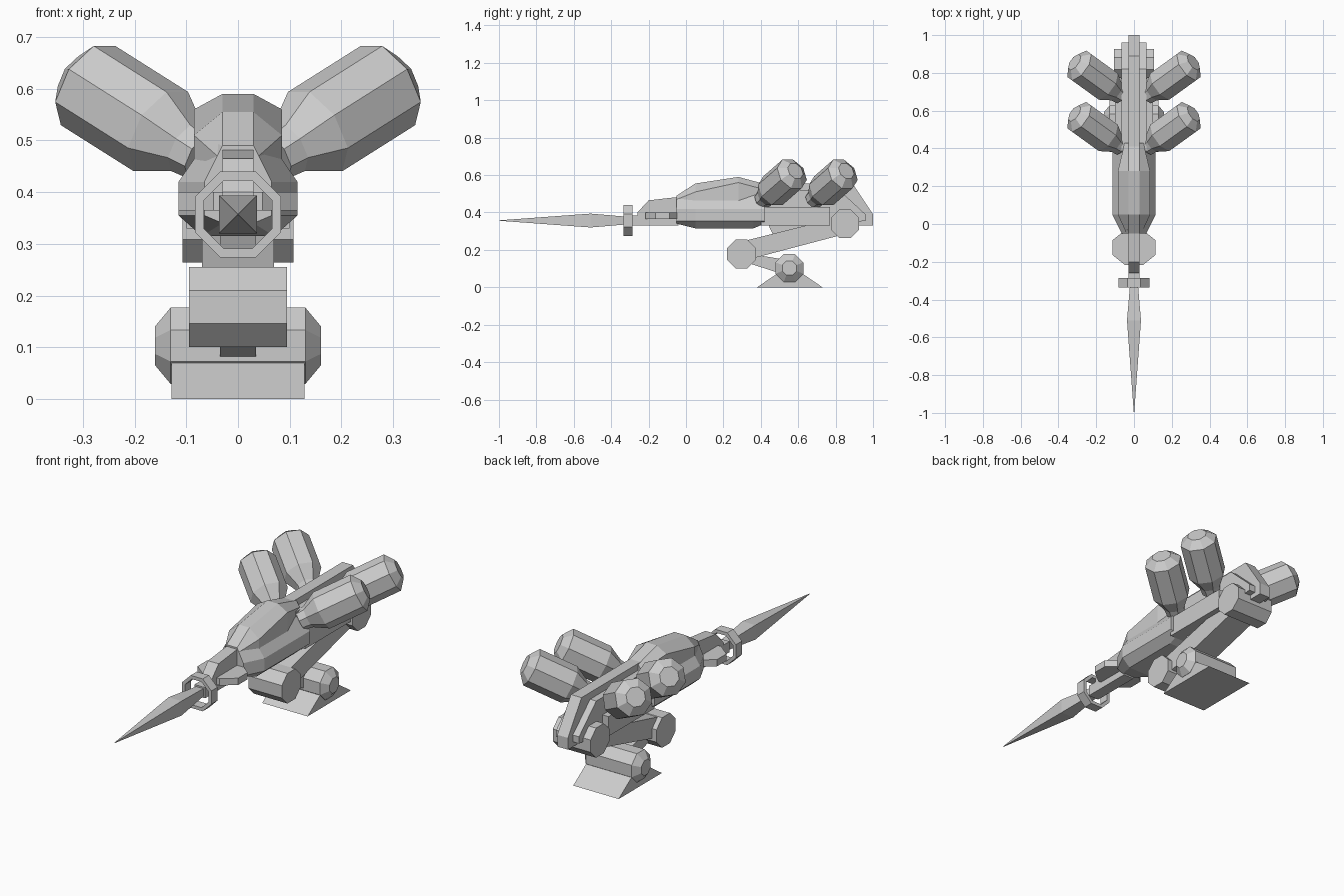
import bpy, math
from mathutils import Vector

cube = bpy.data.objects.get("Cube")
if cube:
    bpy.data.objects.remove(cube, do_unlink=True)

GREY = (0.6, 0.6, 0.6, 1)
grey = bpy.data.materials.new("light_grey")
grey.use_nodes = True
grey.diffuse_color = GREY
grey.node_tree.nodes["Principled BSDF"].inputs["Base Color"].default_value = GREY


def loft(name, rings, closed=False):
    """Skin equal-sized rings of points; cap the ends unless closed in a loop."""
    n, m = len(rings[0]), len(rings)
    verts = [p for ring in rings for p in ring]
    faces = []
    for i in range(m if closed else m - 1):
        a, b = i * n, (i + 1) % m * n
        faces += [(a + j, a + (j + 1) % n, b + (j + 1) % n, b + j) for j in range(n)]
    if not closed:
        faces += [tuple(range(n))[::-1], tuple(range((m - 1) * n, m * n))]
    mesh = bpy.data.meshes.new(name)
    mesh.from_pydata(verts, [], faces)
    mesh.materials.append(grey)
    obj = bpy.data.objects.new(name, mesh)
    bpy.context.collection.objects.link(obj)
    # consistent outward normals
    import bmesh
    bm = bmesh.new()
    bm.from_mesh(mesh)
    bmesh.ops.recalc_face_normals(bm, faces=bm.faces)
    bm.to_mesh(mesh)
    bm.free()
    return obj


def prism(name, profile, half_width):
    """Side profile of (y, z) points extruded across x."""
    return loft(name, [[(x, y, z) for y, z in profile] for x in (-half_width, half_width)])


def box(name, y0, y1, z0, z1, half_width):
    return prism(name, [(y0, z0), (y1, z0), (y1, z1), (y0, z1)], half_width)


def turned(name, start, axis, profile, sides=8, closed=False):
    """Faceted turning along an axis; profile is (distance, flat radius)."""
    start, axis = Vector(start), Vector(axis).normalized()
    u = axis.cross(Vector((0, 0, 1))).normalized()
    v = u.cross(axis)
    rings = []
    for dist, radius in profile:
        r = radius / math.cos(math.pi / sides)
        angles = [(k + 0.5) * math.tau / sides for k in range(sides)]
        rings.append([start + axis * dist + (u * math.cos(a) + v * math.sin(a)) * r for a in angles])
    return loft(name, rings, closed)


def barrel(name, y, z, radius, half_width):
    return turned(name, (-half_width, y, z), (1, 0, 0), [(0, radius), (2 * half_width, radius)])


def shell(name, sections):
    """Symmetric body skinned from (y, half outline) sections."""
    rings = []
    for y, half in sections:
        rings.append([(x, y, z) for x, z in half] + [(-x, y, z) for x, z in reversed(half)])
    return loft(name, rings)


# Nose: long four-sided spike, hollow collar and neck
turned("nose_spike", (0, -1, 0.357), (0, 1, 0),
       [(0, 0.001), (0.49, 0.037), (0.69, 0.02), (0.74, 0.02)], sides=4)
turned("nose_collar", (0, -0.335, 0.357), (0, 1, 0),
       [(0, 0.083), (0.05, 0.083), (0.05, 0.066), (0, 0.066)], closed=True)
box("neck", -0.31, -0.04, 0.33, 0.385, 0.03)
prism("neck_cowl", [(-0.26, 0.33), (-0.26, 0.4), (-0.2, 0.465), (-0.04, 0.483), (-0.04, 0.33)], 0.03)
turned("neck_disc", (0, -0.125, 0.365), (0.0001, 0, 1), [(0, 0.115), (0.035, 0.115)]).scale.y = 0.8
bpy.data.objects["neck_disc"].location.y = -0.025

# Main hull and raised canopy
shell("hull", [
    (-0.05, [(0.03, 0.49), (0.065, 0.42), (0.065, 0.355), (0.03, 0.34)]),
    (0.05, [(0.06, 0.5), (0.115, 0.42), (0.115, 0.355), (0.07, 0.315)]),
    (0.36, [(0.06, 0.5), (0.115, 0.42), (0.115, 0.355), (0.07, 0.315)]),
    (0.42, [(0.06, 0.5), (0.115, 0.42), (0.115, 0.355), (0.07, 0.34)])])
shell("canopy", [
    (-0.05, [(0.03, 0.49), (0.04, 0.47), (0.04, 0.43)]),
    (0.05, [(0.03, 0.555), (0.085, 0.51), (0.085, 0.43)]),
    (0.28, [(0.03, 0.59), (0.085, 0.56), (0.085, 0.43)]),
    (0.43, [(0.03, 0.55), (0.05, 0.52), (0.05, 0.43)])])

# Rear body, bent spine and its flanking beams
box("rear_body", 0.4, 0.77, 0.33, 0.43, 0.1)
prism("spine", [(0.35, 0.4), (0.35, 0.555), (0.89, 0.555), (1, 0.39), (1, 0.33), (0.77, 0.33)], 0.03)
prism("side_beams", [(0.38, 0.4), (0.38, 0.52), (0.82, 0.52), (0.96, 0.39), (0.96, 0.355), (0.77, 0.34)], 0.065)

# Four canisters splayed outward, upward and back
for side, sx in (("left", 1), ("right", -1)):
    for place, dy in (("front", 0), ("rear", 0.272)):
        axis = Vector((0.72 * sx, 0.52, 0.455)).normalized()
        tip = Vector((0.315 * sx, 0.585 + dy, 0.622))
        turned(f"{place}_{side}_canister", tip - axis * 0.34, axis,
               [(0, 0.045), (0.04, 0.05), (0.11, 0.086), (0.305, 0.086), (0.34, 0.045)])

# Folding leg: hip, arm, knee, shin and foot
barrel("hip_barrel", 0.85, 0.34, 0.076, 0.107)
prism("arm", [(0.28, 0.24), (0.32, 0.145), (0.87, 0.29), (0.84, 0.38)], 0.07)
prism("arm_bracket", [(0.44, 0.335), (0.47, 0.27), (0.78, 0.33), (0.78, 0.36), (0.44, 0.36)], 0.035)
barrel("knee_barrel", 0.297, 0.178, 0.077, 0.095)
prism("shin", [(0.3, 0.185), (0.3, 0.14), (0.55, 0.06), (0.55, 0.145)], 0.035)
turned("ankle_barrel", (-0.16, 0.553, 0.103), (1, 0, 0),
       [(0, 0.038), (0.03, 0.074), (0.29, 0.074), (0.32, 0.038)])
prism("foot", [(0.38, 0), (0.73, 0), (0.62, 0.075), (0.49, 0.075)], 0.129)
